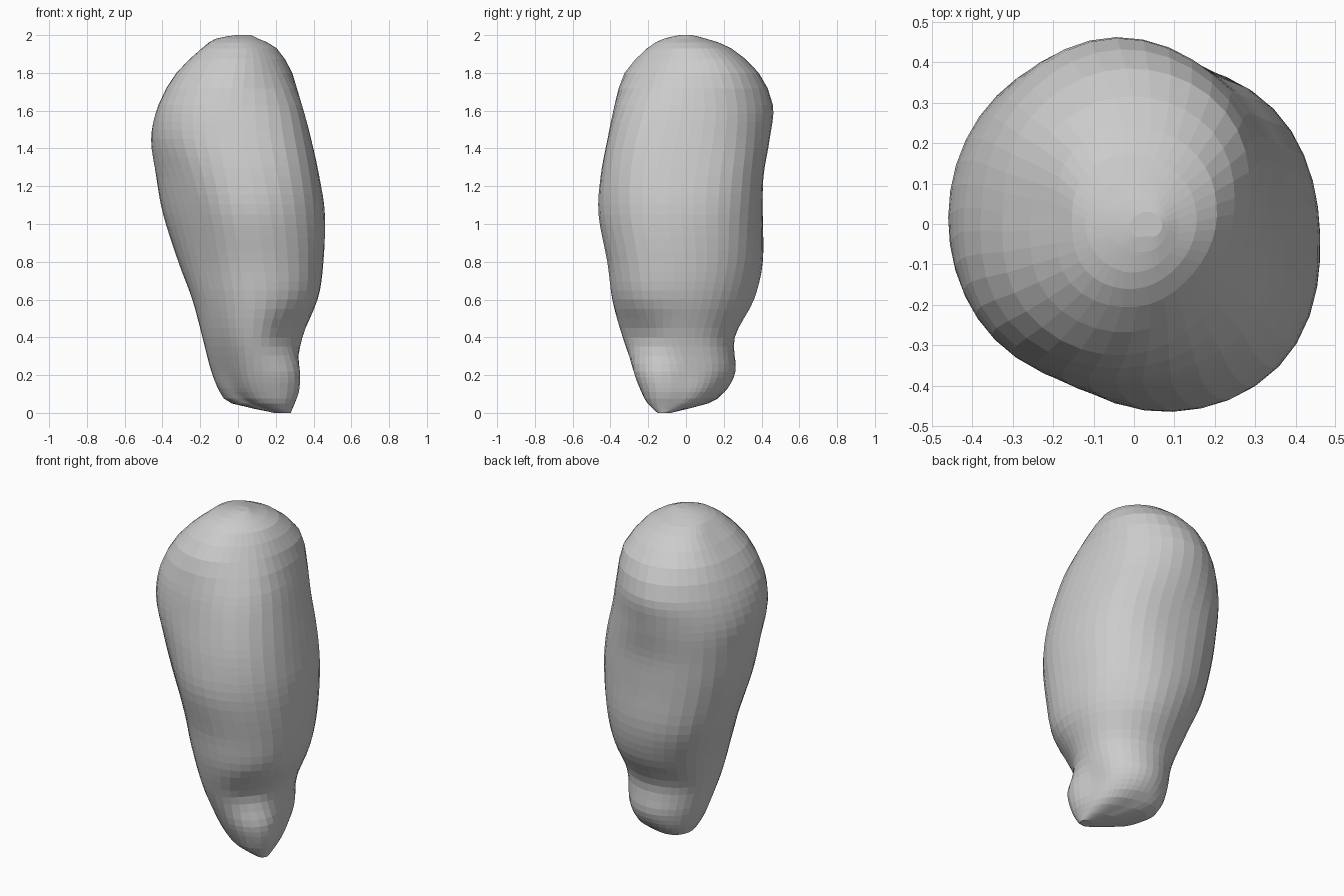
import bpy, bmesh, math

# Cross-sections: height, then reach in 8 directions (E, NE, N, NW, W, SW, S, SE)
SECTIONS = [
    (0.00, .280, .125, -.080, -.220, -.190, -.050, .150, .290),
    (0.05, .293, .205, .090, .075, .010, .040, .190, .320),
    (0.11, .303, .260, .200, .155, .085, .090, .222, .345),
    (0.22, .310, .305, .262, .190, .138, .140, .270, .362),
    (0.40, .340, .315, .258, .215, .185, .218, .335, .335),
    (0.60, .420, .393, .360, .305, .238, .272, .390, .445),
    (0.80, .450, .433, .405, .385, .310, .308, .415, .480),
    (1.05, .460, .446, .405, .430, .390, .368, .460, .503),
    (1.25, .430, .437, .410, .452, .430, .412, .448, .488),
    (1.45, .383, .412, .443, .465, .460, .446, .412, .442),
    (1.63, .335, .395, .460, .442, .420, .423, .378, .378),
    (1.80, .285, .357, .385, .368, .325, .342, .325, .282),
    (1.93, .205, .230, .240, .235, .190, .215, .205, .190),
    (1.98, .110, .110, .110, .115, .120, .120, .120, .115),
    (2.00, .070, .055, .030, .010, .010, .020, .030, .060),
]
SIDES, STEPS = 40, 4


def spline(p, t):
    a, b, c, d = p
    return b + .5 * t * (c - a + t * (2*a - 5*b + 4*c - d + t * (3*(b - c) + d - a)))


def polar(row):
    """Turn reaches into height, centre and 8 radii."""
    z, h = row[0], row[1:]
    cx, cy = (h[0] - h[4]) / 2, (h[2] - h[6]) / 2
    r = [h[k] - cx * math.cos(k * math.pi / 4) - cy * math.sin(k * math.pi / 4)
         for k in range(8)]
    return [z, cx, cy] + r


def ring(vals):
    z, cx, cy, r = vals[0], vals[1], vals[2], vals[3:]
    pts = []
    for i in range(SIDES):
        k, t = divmod(i * 8 / SIDES, 1)
        k = int(k)
        rad = spline([r[(k + j) % 8] for j in (-1, 0, 1, 2)], t)
        a = i * 2 * math.pi / SIDES
        pts.append((cx + rad * math.cos(a), cy + rad * math.sin(a), min(2, max(0, z))))
    return pts


# Lumpy body lofted through the sections
rows = [polar(s) for s in SECTIONS]
n = len(rows)
bm = bmesh.new()
rings = []
for i in range(n - 1):
    four = [rows[min(max(i + j, 0), n - 1)] for j in (-1, 0, 1, 2)]
    steps = 2 if i < 2 or i > 9 else STEPS
    for s in range(steps):
        vals = [spline(p, s / steps) for p in zip(*four)]
        rings.append([bm.verts.new(p) for p in ring(vals)])
rings.append([bm.verts.new(p) for p in ring(rows[-1])])
for a, b in zip(rings, rings[1:]):
    for i in range(SIDES):
        j = (i + 1) % SIDES
        bm.faces.new((a[i], a[j], b[j], b[i]))
bm.faces.new(rings[0][::-1])
bm.faces.new(rings[-1])
bmesh.ops.recalc_face_normals(bm, faces=bm.faces)

mesh = bpy.data.meshes.new("lumpy_body")
bm.to_mesh(mesh)
bm.free()
bpy.context.collection.objects.link(bpy.data.objects.new("lumpy_body", mesh))
